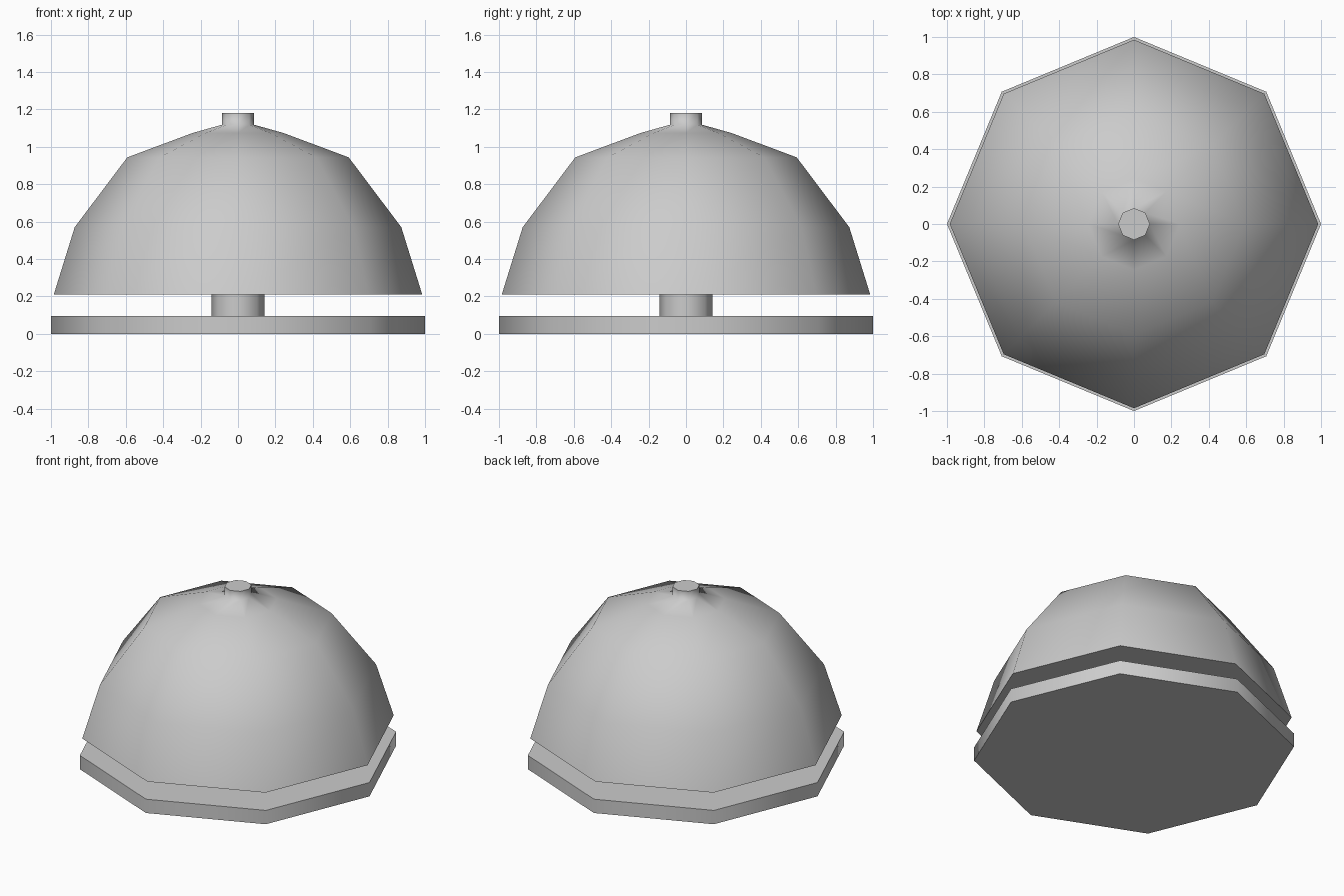
import bpy, bmesh
from math import cos, sin, pi, radians

if "Cube" in bpy.data.objects:
    bpy.data.objects.remove(bpy.data.objects["Cube"])

SIDES = 8


def lathe(name, profile):
    """Closed solid turned from (radius, z) points, bottom to top, with flat caps."""
    bm = bmesh.new()
    rings = [[bm.verts.new((r * cos(2 * pi * i / SIDES), r * sin(2 * pi * i / SIDES), z))
              for i in range(SIDES)] for r, z in profile]
    for low, high in zip(rings, rings[1:]):
        for i in range(SIDES):
            j = (i + 1) % SIDES
            bm.faces.new((low[i], low[j], high[j], high[i]))
    bm.faces.new(rings[0][::-1])
    bm.faces.new(rings[-1])
    mesh = bpy.data.meshes.new(name)
    bm.to_mesh(mesh)
    bm.free()
    obj = bpy.data.objects.new(name, mesh)
    bpy.context.collection.objects.link(obj)
    # Smooth around the sides, sharp at rims and caps
    bpy.ops.object.select_all(action='DESELECT')
    obj.select_set(True)
    bpy.context.view_layer.objects.active = obj
    bpy.ops.object.shade_smooth_by_angle(angle=radians(80))
    return obj


# Flat octagonal base plate
lathe("base", [(1.0, 0.0), (1.0, 0.095)])

# Short post carrying the bell
lathe("post", [(0.143, 0.095), (0.143, 0.21)])

# Bell dome running up into its push button
lathe("bell_dome", [(0.985, 0.21), (0.873, 0.57), (0.592, 0.943), (0.245, 1.073),
                    (0.085, 1.118), (0.085, 1.18)])
